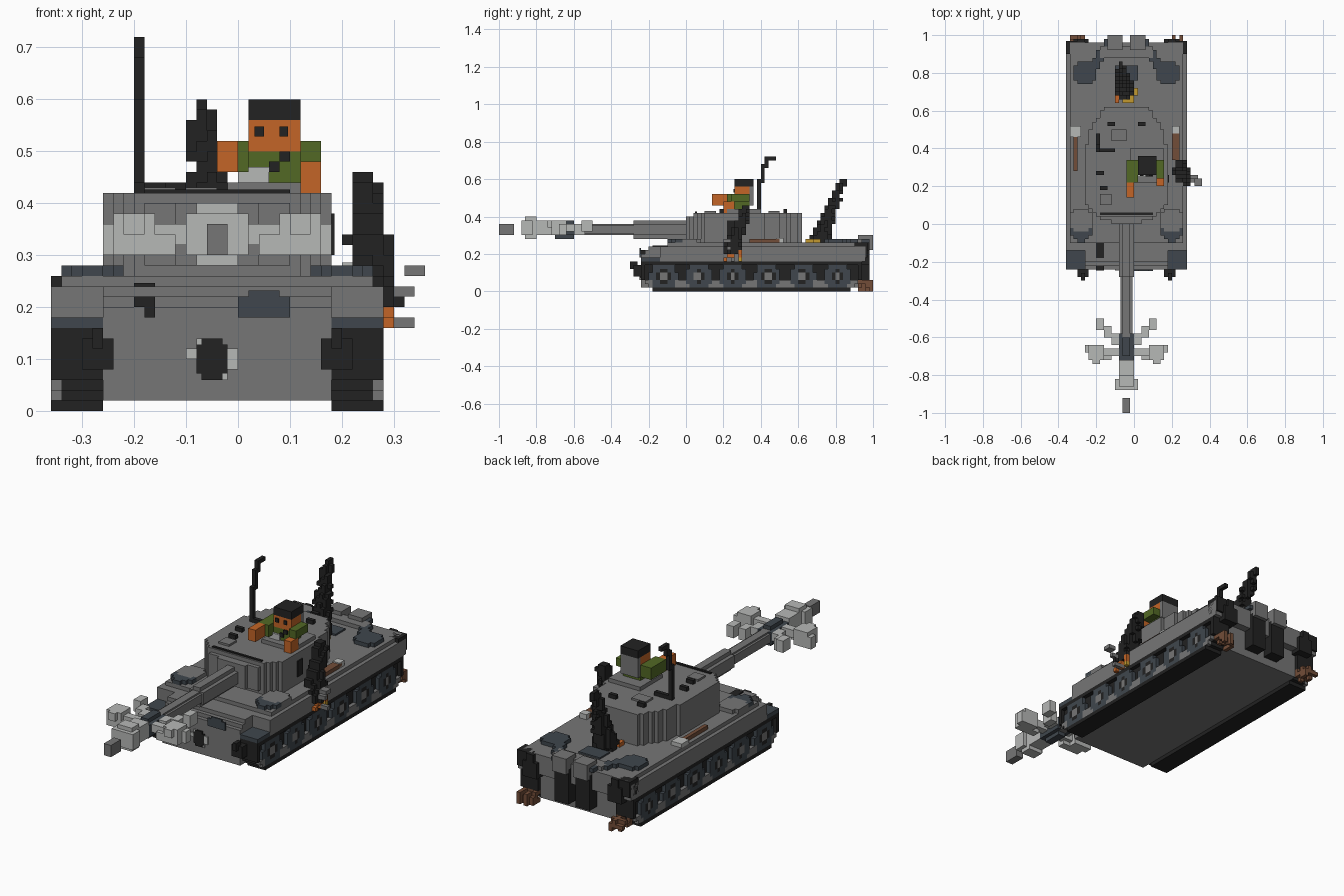
import bpy
import bmesh
import math
import random
from mathutils import Vector

random.seed(4)
UNIT = 0.02          # edge of one cell
MID = -2             # mirror plane of the vehicle, in cells

old = bpy.data.objects.get("Cube")
if old:
    bpy.data.objects.remove(old)


def colour(name, r, g, b):
    m = bpy.data.materials.new(name)
    m.use_nodes = True
    m.diffuse_color = (r, g, b, 1)
    m.node_tree.nodes["Principled BSDF"].inputs["Base Color"].default_value = (r, g, b, 1)
    return m


grey = colour("armour grey", .18, .18, .18)
light = colour("pale grey", .47, .48, .47)
black = colour("soot black", .016, .016, .016)
slate = colour("slate", .05, .062, .075)
orange = colour("orange", .55, .13, .02)
green = colour("olive green", .085, .14, .018)
yellow = colour("fire yellow", .55, .32, .03)
brown = colour("brown", .17, .075, .04)


def finish(name, bm, mats):
    mesh = bpy.data.meshes.new(name)
    bm.to_mesh(mesh)
    bm.free()
    for m in mats:
        mesh.materials.append(m)
    obj = bpy.data.objects.new(name, mesh)
    bpy.context.collection.objects.link(obj)
    return obj


def blocks(name, mat, *bounds, mirror=False):
    """Boxes given as x0, x1, y0, y1, z0, z1 in cells."""
    bm = bmesh.new()
    todo = list(bounds)
    if mirror:
        todo += [(2 * MID - b[1], 2 * MID - b[0]) + tuple(b[2:]) for b in bounds]
    for b in todo:
        lo, hi = Vector(b[0::2]), Vector(b[1::2])
        for v in bmesh.ops.create_cube(bm, size=1)["verts"]:
            v.co = ((lo + hi) / 2 + v.co * (hi - lo)) * UNIT
    return finish(name, bm, [mat])


SIDES = [(axis, s) for axis in range(3) for s in (0, 1)]


def cells(name, mats, bounds, rule):
    """Outer skin of all cells where rule(x, y, z) gives a material index."""
    x0, x1, y0, y1, z0, z1 = bounds
    solid = {}
    for x in range(x0, x1):
        for y in range(y0, y1):
            for z in range(z0, z1):
                index = rule(x + .5, y + .5, z + .5)
                if index is not None:
                    solid[x, y, z] = index
    bm, verts = bmesh.new(), {}
    for cell, index in solid.items():
        for axis, s in SIDES:
            near = list(cell)
            near[axis] += 2 * s - 1
            if tuple(near) in solid:
                continue
            u, w = (axis + 1) % 3, (axis + 2) % 3
            ring = []
            for du, dw in ((0, 0), (1, 0), (1, 1), (0, 1)):
                p = list(cell)
                p[axis] += s
                p[u] += du
                p[w] += dw
                p = tuple(p)
                if p not in verts:
                    verts[p] = bm.verts.new(Vector(p) * UNIT)
                ring.append(verts[p])
            bm.faces.new(ring if s else ring[::-1]).material_index = index
    return finish(name, bm, mats)


# Hull with sponsons, stepped glacis and slate front fenders
def hull_rule(x, y, z):
    side = abs(x - MID)
    if z > 12:
        return 0 if side < 15 and y > -5 else None
    if z < 8:
        return 0 if side < 11 and z > 1 and y < 46 else None
    if side > 11 and y < -7:
        return 1 if z < 9 else None
    return 0 if y > -12 + max(0, z - 10) else None


cells("hull", [grey, slate], (-18, 14, -12, 48, 0, 13), hull_rule)


# Tracks: black belt around a recess holding six road wheels
wheel_y = [-6 + 9.3 * i for i in range(6)]


def track_rule(x, y, z):
    cut = max(0, 3 - z)
    if not -12 + cut < y < 47 - cut:
        return None
    if abs(x - MID) < 15 or z < 1 or z > 7 or y < -11 + cut or y > 46 - cut:
        return 0
    r = min(math.hypot(y - wy, z - 4) for wy in wheel_y)
    if r < 1:
        return 2
    if r < 1.7:
        return 0
    return 1 if r < 3.6 else (2 if z < 3 else None)


for name, start in (("right_track", -18), ("left_track", 9)):
    cells(name, [black, slate, grey], (start, start + 5, -12, 47, 0, 8), track_rule)

# Bow fittings
blocks("tow_hooks", black, (8, 11, -14, -12, 4, 7), (9, 10, -15, -13, 6, 8), mirror=True)
blocks("gunner_port", slate, (0, 5, -12.4, -12, 9, 11), (1, 4, -12.4, -12, 11, 11.6))
blocks("vision_slit", black, (-10, -8, -12.3, -11, 10, 11), (-9, -8, -12.3, -11, 9, 10))
blocks("bow_slot", black, (-10, -8, -9, -5, 12, 12.3))
blocks("shell_hole", black, (-4, -1, -12.4, -12, 3.6, 6.4), (-3.5, -1.5, -12.4, -12, 3, 7))
blocks("hole_splinters", light, (-5, -4, -12.3, -12, 5, 6), (-4, -3, -12.3, -12, 6, 7),
       (-2, -1, -12.3, -12, 3, 4), (-1, 0, -12.3, -12, 4, 6))


# Round deck hatches
def disc(name, mat, cx, cy, radius, z0, z1):
    n = math.ceil(radius)
    cells(name, [mat], (cx - n, cx + n, cy - n, cy + n, z0, z1),
          lambda x, y, z: 0 if math.hypot(x - cx, y - cy) < radius else None)


for side, cx in (("right", -14), ("left", 10)):
    disc(side + "_crew_hatch", grey, cx, 1, 3.3, 13, 14)
    disc(side + "_periscope", slate, cx, -2, 2.7, 12, 14)
    disc(side + "_fuel_cap", slate, cx + (1 if cx < 0 else -1), 40, 3.2, 13, 14)


# Turret with rounded back, and its mantlet
def turret_rule(x, y, z):
    half = 11.2 * math.sqrt(max(0, 1 - (max(0, y - 15) / 18) ** 2))
    half = min(half, 7.5 + max(0, y - 2) * .9)
    return 0 if abs(x - MID) < half else None


cells("turret", [grey], (-13, 9, 2, 31, 13, 21), turret_rule)
blocks("mantlet", grey, (-9, 5, 1, 3, 14, 20), (-6, 2, 0, 2, 14, 20))
blocks("mantlet_gap", black, (-9, 5, 2.4, 3, 20.5, 21.3))
blocks("turret_fittings", black, (-9, -7, 9, 10, 21, 22), (-10, -8, 13, 14, 21, 22),
       (-9, -5, 19, 20, 21, 22), (-7, -5, 26, 27, 21, 22), (1, 3, 26, 27, 21, 22))
blocks("turret_lids", grey, (-6, -2, 22, 25, 21, 21.5), (-9, -6, 5, 8, 21, 21.5))
blocks("pistol_ports", black, (-11, -9, 24, 26, 15, 19), (6, 7.5, 23, 25, 16, 18), (8, 9.3, 11, 13, 15, 19))
blocks("cupola", grey, (-1, 8, 11, 20, 21, 22))
blocks("antenna", black, (-10, -9, 19, 20, 21, 30), (-10, -9, 20, 21, 29, 34),
       (-10, -9, 21, 22, 33, 36), (-10, -9, 22, 24, 35, 36))

# Gun and muzzle blast
blocks("gun_sleeve", grey, (-4, 0, -14, 1, 15, 18), (-3, -1, -14, 1, 14, 19))
blocks("gun_barrel", grey, (-3.6, -.4, -30, -14, 15.4, 17.6), (-3, -1, -30, -14, 15, 18))
blocks("muzzle_brake", slate, (-4, 0, -36, -29, 15, 18), (-3, -1, -35, -30, 14, 19))
blocks("blast_front", light, (-4, 0, -42, -36, 15, 19), (-5, 1, -44, -41, 15, 19),
       (-4, 0, -43, -40, 14, 20))
blocks("blast_shell", grey, (-3, -1, -50, -46, 15, 18))
blocks("blast_sides", light, (0, 5, -35, -33, 16, 18), (4, 8, -36, -32, 15, 19), (2, 5, -36, -34, 15, 17),
       (7, 9, -34, -32, 15, 18), (5, 7, -37, -35, 17, 19), (0, 2, -32, -29, 16, 18),
       (2, 4, -30, -27, 15, 18), (4, 6, -28, -25, 16, 19), mirror=True)

# Commander in the cupola
blocks("commander_torso", green, (1, 6, 13, 17, 22, 25))
blocks("commander_shirt", light, (0, 3, 12.5, 14, 21.5, 23.5))
blocks("commander_strap", black, (3, 4, 12.6, 13, 23, 24), (4, 5, 12.6, 13, 24, 25))
blocks("commander_head", orange, (1, 6, 13, 17, 25, 28))
blocks("commander_hair", grey, (1, 6, 17, 18, 23, 28))
blocks("commander_eyes", black, (1.6, 2.5, 12.7, 13, 26.4, 27.4), (4, 4.8, 12.7, 13, 26.4, 27.4))
blocks("commander_cap", black, (1, 6, 13, 18, 28, 30))
blocks("commander_sleeves", green, (-2, 1, 11, 17, 23, 26), (6, 8, 12, 17, 24, 26))
blocks("commander_hands", orange, (-2, 0, 7, 11, 23, 26), (6, 8, 10, 13, 21, 24))

# Tools on the deck
blocks("tool_handles", brown, (-16, -15, 14, 23, 13, 14), (10, 12, 17, 25, 13, 14))
blocks("tool_heads", light, (-17, -14, 23, 26, 13, 14), (10, 12, 24, 26, 13, 14.3))

# Stern: exhausts, cowls, pipes, corner boxes
for side, cx in (("right", -5), ("left", 1)):
    disc(side + "_exhaust", black, cx, 47, 2.3, 3, 12)
    disc(side + "_exhaust_cowl", grey, cx, 48, 2.3, 11, 15)
blocks("stern_cowl", grey, (-2, 5, 44, 47, 13, 14), mirror=True)
blocks("intake_pipes", slate, *[(2 + i, 4 + i, 47 - 2 * i, 50 - 2 * i - (i < 2), 13, 14) for i in range(6)],
       mirror=True)
blocks("stern_lamps", black, (8, 12, 46, 49, 7, 11), (11, 14, 45, 48.5, 9, 13), (9, 11, 47, 49, 10, 13),
       mirror=True)
blocks("engine_grille", slate, (-5, 1, 38, 42, 13, 13.4))


# Smoke plumes: stacked ragged rings leaning along a line
def plume(name, start, end, thick, thin):
    start, end = Vector(start), Vector(end)
    rise = end.z - start.z

    def rule(x, y, z):
        t = (z - start.z) / rise
        c = start.lerp(end, t)
        r = thick + (thin - thick) * t + random.uniform(-.4, .2)
        return 0 if math.hypot(x - c.x, y - c.y) < r else None

    cells(name, [black], (-8, 18, 5, 48, int(start.z), int(end.z)), rule)


plume("stern_smoke", (-2.3, 35.5, 13), (-3.5, 42, 30), 2.8, 1)
plume("side_smoke", (13, 12, 10), (12, 16, 23), 2.7, 1.4)


# Loose cells: fire, mud and splinters
def scatter(name, mats, bounds, share):
    cells(name, mats, bounds,
          lambda x, y, z: random.randrange(len(mats)) if random.random() < share else None)


scatter("stern_fire", [yellow, yellow, orange], (-5, 1, 32, 38, 13, 14), .6)
scatter("side_fire", [yellow, orange], (14, 15, 10, 16, 8, 12), .6)
scatter("right_mud", [brown], (-17, -13, 46, 50, 0, 3), .5)
scatter("left_mud", [brown], (9, 13, 46, 50, 0, 3), .5)
blocks("flying_splinters", grey, (16, 18, 10, 12, 13, 14), (15, 17, 11, 12, 11, 12), (14, 17, 12, 13, 8, 9))
